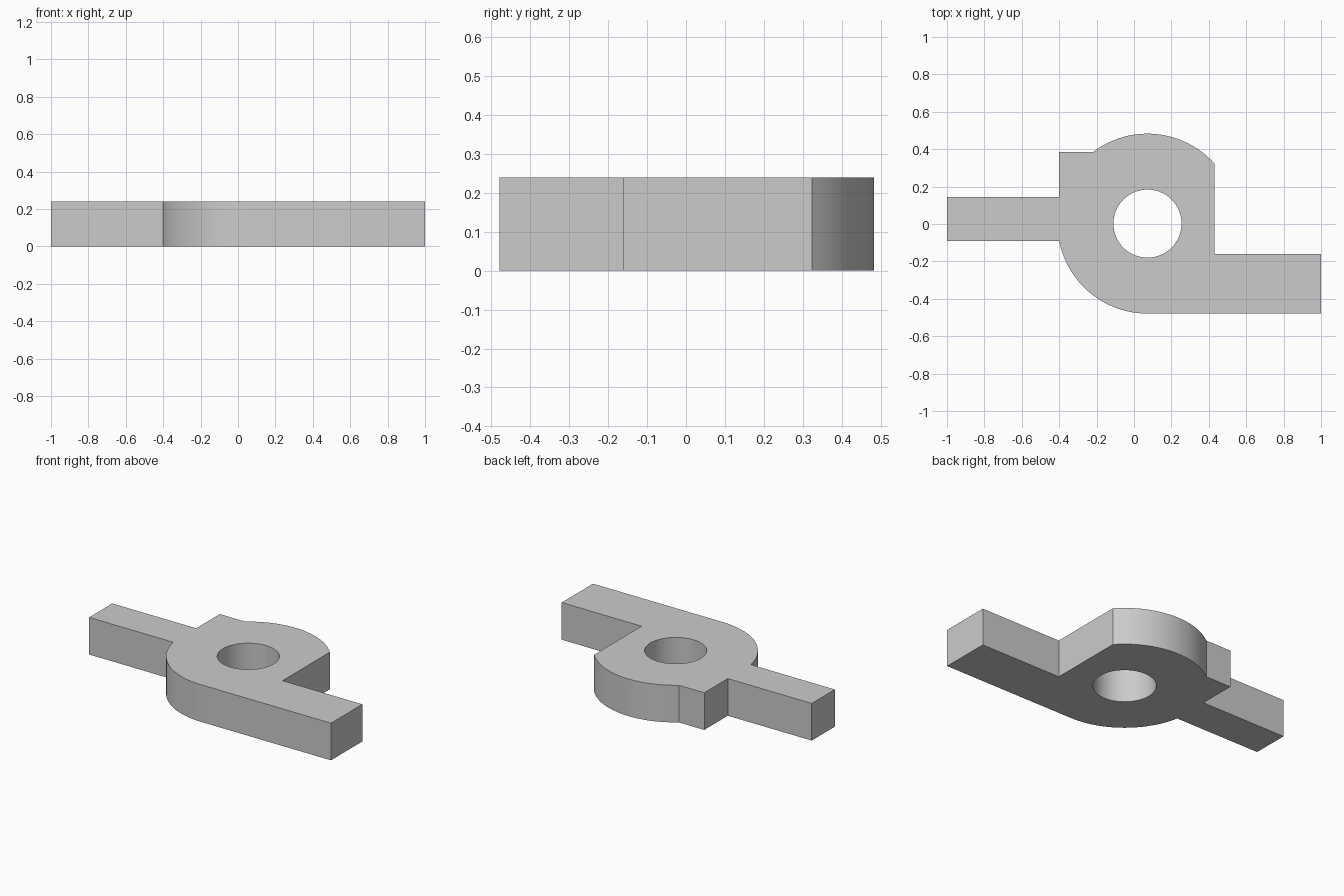
import bpy
import bmesh
from math import atan2, cos, sin, pi, radians, sqrt

cube = bpy.data.objects.get("Cube")
if cube:
    bpy.data.objects.remove(cube, do_unlink=True)

THICK = 0.24
CX, CY = 0.072, 0.002       # hub centre
R_HUB, R_HOLE = 0.481, 0.182
LEFT, RIGHT = -0.4, 0.43    # flat sides of the hub
SHOULDER = 0.385            # top of the square corner


def arc(radius, start, end, steps):
    """Points on an arc about the hub centre, both ends included."""
    angles = [start + (end - start) * i / steps for i in range(steps + 1)]
    return [(CX + radius * cos(a), CY + radius * sin(a)) for a in angles]


# Angles where the hub circle meets the flat sides, shoulder and arm
a_right = atan2(sqrt(R_HUB ** 2 - (RIGHT - CX) ** 2), RIGHT - CX)
a_shoulder = atan2(SHOULDER - CY, -sqrt(R_HUB ** 2 - (SHOULDER - CY) ** 2))
a_arm = pi + atan2(sqrt(R_HUB ** 2 - (LEFT - CX) ** 2), CX - LEFT)
arm_low = CY + R_HUB * sin(a_arm)

# Outline, counter-clockwise from the tip of the wide arm
outline = [(1, CY - R_HUB), (1, -0.16), (RIGHT, -0.16)]
outline += arc(R_HUB, a_right, a_shoulder, 24)
outline += [(LEFT, SHOULDER), (LEFT, 0.145), (-1, 0.145), (-1, arm_low)]
outline += arc(R_HUB, a_arm, 1.5 * pi, 24)
hole = arc(R_HOLE, 0, 2 * pi, 64)[:-1]

# Fill the outline around the hole, then extrude it to a plate
bm = bmesh.new()
for loop in (outline, hole):
    verts = [bm.verts.new((x, y, 0)) for x, y in loop]
    for i, v in enumerate(verts):
        bm.edges.new((v, verts[(i + 1) % len(verts)]))
bmesh.ops.triangle_fill(bm, edges=bm.edges[:], use_beauty=True, normal=(0, 0, 1))
top = bmesh.ops.extrude_face_region(bm, geom=bm.faces[:], use_keep_orig=True)
bmesh.ops.translate(bm, vec=(0, 0, THICK),
                    verts=[g for g in top["geom"] if isinstance(g, bmesh.types.BMVert)])
bmesh.ops.recalc_face_normals(bm, faces=bm.faces[:])
mesh = bpy.data.meshes.new("bracket_plate")
bm.to_mesh(mesh)
bm.free()

plate = bpy.data.objects.new("bracket_plate", mesh)
bpy.context.collection.objects.link(plate)

# Plain grey
grey = bpy.data.materials.new("light_grey")
grey.use_nodes = True
colour = (0.6, 0.6, 0.6, 1)
grey.diffuse_color = colour
grey.node_tree.nodes["Principled BSDF"].inputs["Base Color"].default_value = colour
mesh.materials.append(grey)

# Smooth arcs, sharp edges
bpy.ops.object.select_all(action="DESELECT")
plate.select_set(True)
bpy.context.view_layer.objects.active = plate
bpy.ops.object.shade_smooth_by_angle(angle=radians(25))
